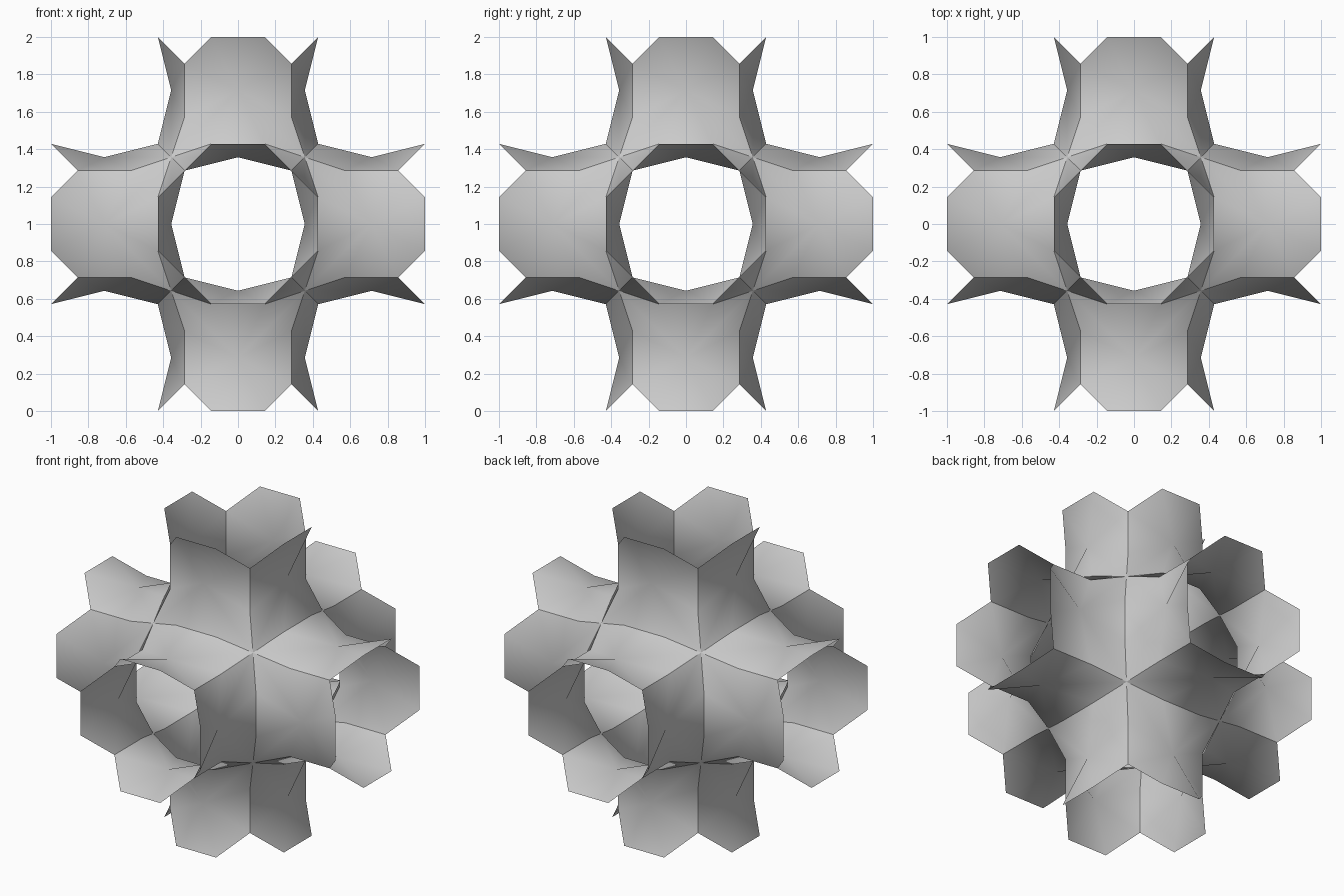
import bpy, bmesh, math
from mathutils import Matrix, Vector

old = bpy.data.objects.get("Cube")
if old:
    bpy.data.objects.remove(old, do_unlink=True)

U = 1 / 7  # grid step: the shell spans 7 steps each way from its centre

# Stone grey material
grey = bpy.data.materials.new("stone_grey")
grey.use_nodes = True
colour = (0.6, 0.6, 0.6, 1)
grey.diffuse_color = colour
grey.node_tree.nodes["Principled BSDF"].inputs["Base Color"].default_value = colour

# Right half of one saddle panel's rim, from the outer end down to the inner joint
half_rim = [Vector(p) for p in (
    (1, -3, 7), (2, -2, 6), (2, -2, 4), (2.5, -2.5, 2.5), (1, -3, 3))]
mirrored = [Vector((-p.x, p.y, p.z)) for p in reversed(half_rim)]
rim = half_rim + mirrored
hub = Vector((0, -2.5, 5))


def add_panel(bm, turn):
    """Fan of faces from the hub to the rim; each inner corner is one flat quad."""
    centre = bm.verts.new(turn @ hub)
    ring = [bm.verts.new(turn @ p) for p in rim]
    corners = (3, 6)
    for i in range(len(ring)):
        j = (i + 1) % len(ring)
        if i in corners:
            continue
        if j in corners:
            bm.faces.new((centre, ring[j + 1], ring[j], ring[i]))
        else:
            bm.faces.new((centre, ring[j], ring[i]))


# Four panels round each open arm, one arm along every axis direction
bm = bmesh.new()
arms = [Matrix.Rotation(math.radians(a), 3, 'X') for a in (0, 90, 180, 270)]
arms += [Matrix.Rotation(math.radians(a), 3, 'Y') for a in (90, 270)]
for arm in arms:
    for k in range(4):
        add_panel(bm, arm @ Matrix.Rotation(k * math.pi / 2, 3, 'Z'))

# Weld the panels, then scale and stand the shell on the floor
bmesh.ops.remove_doubles(bm, verts=bm.verts[:], dist=0.01)
bmesh.ops.recalc_face_normals(bm, faces=bm.faces[:])
outer = max(bm.faces, key=lambda f: f.calc_center_median().z)
c = outer.calc_center_median()
if outer.normal.dot(Vector((c.x, c.y, 0))) < 0:
    bmesh.ops.reverse_faces(bm, faces=bm.faces[:])
for v in bm.verts:
    v.co = v.co * U + Vector((0, 0, 1))

mesh = bpy.data.meshes.new("saddle_shell")
bm.to_mesh(mesh)
bm.free()
mesh.materials.append(grey)
shell = bpy.data.objects.new("saddle_shell", mesh)
bpy.context.scene.collection.objects.link(shell)

# Smooth panels with crisp seams
bpy.ops.object.select_all(action='DESELECT')
shell.select_set(True)
bpy.context.view_layer.objects.active = shell
bpy.ops.object.shade_smooth_by_angle(angle=math.radians(30))
